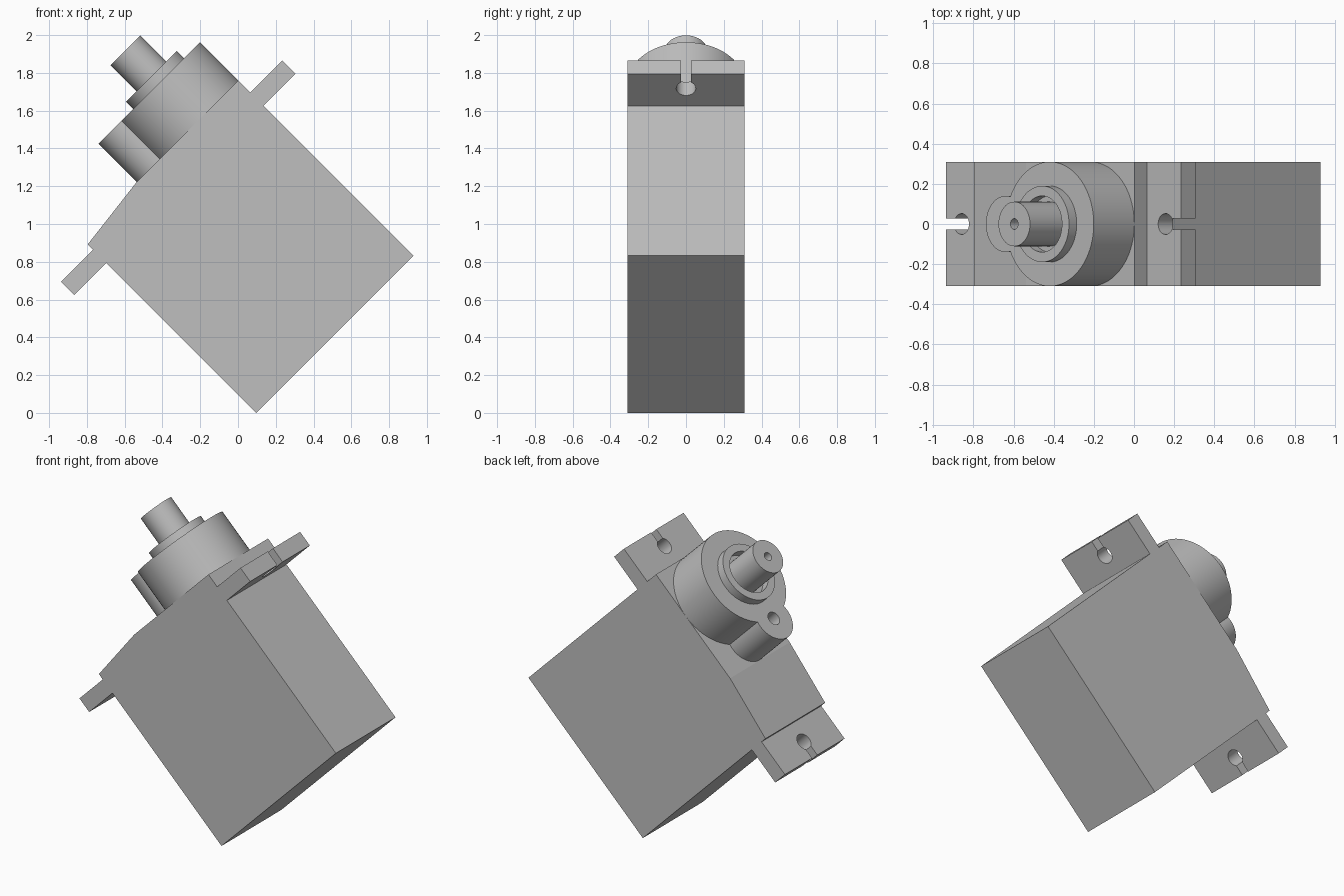
import bpy, bmesh, math

old = bpy.data.objects.get("Cube")
if old:
    bpy.data.objects.remove(old, do_unlink=True)

grey = bpy.data.materials.new("plain grey")
grey.use_nodes = True
GREY = (0.52, 0.52, 0.52, 1)
grey.diffuse_color = GREY
grey.node_tree.nodes["Principled BSDF"].inputs["Base Color"].default_value = GREY

# Main sizes, measured with the motor upright: x along its length, z along its shaft
LENGTH, HALF_W = 1.177, 0.31
TOP, HOUSING_TOP = 1.312, 1.598
EAR_LOW, EAR_HIGH = 1.122, 1.222
SHAFT_X, BOSS_X, BOSS_R = 0.867, 0.557, 0.14


def finish(name, bm):
    """Make a tilted object that stands on its lower long edge."""
    bmesh.ops.recalc_face_normals(bm, faces=bm.faces)
    mesh = bpy.data.meshes.new(name)
    bm.to_mesh(mesh)
    bm.free()
    mesh.materials.append(grey)
    obj = bpy.data.objects.new(name, mesh)
    bpy.context.collection.objects.link(obj)
    obj.rotation_euler.y = -math.pi / 4
    obj.location.x = 0.097
    return obj


def smooth(obj):
    bpy.ops.object.select_all(action="DESELECT")
    obj.select_set(True)
    bpy.context.view_layer.objects.active = obj
    bpy.ops.object.shade_smooth_by_angle(angle=math.radians(30))


def prism(name, points, offset):
    """Extrude a closed outline of 3D points along an offset."""
    bm = bmesh.new()
    face = bm.faces.new([bm.verts.new(p) for p in points])
    out = bmesh.ops.extrude_face_region(bm, geom=[face], use_keep_orig=True)
    verts = [v for v in out["geom"] if isinstance(v, bmesh.types.BMVert)]
    bmesh.ops.translate(bm, verts=verts, vec=offset)
    return finish(name, bm)


def lathe(name, profile, x, steps=64):
    """Spin a (radius, height) profile around the upright axis at x."""
    bm = bmesh.new()
    verts = [bm.verts.new((x + r, 0, z)) for r, z in profile]
    edges = [bm.edges.new(pair) for pair in zip(verts, verts[1:])]
    bmesh.ops.spin(bm, geom=verts + edges, cent=(x, 0, 0), axis=(0, 0, 1),
                   angle=math.tau, steps=steps)
    bmesh.ops.remove_doubles(bm, verts=bm.verts, dist=1e-4)
    obj = finish(name, bm)
    smooth(obj)
    return obj


def arc(x, r, start, end, steps):
    angles = [start + (end - start) * i / steps for i in range(steps + 1)]
    return [(x + r * math.cos(a), r * math.sin(a)) for a in angles]


# Case with a gently sloping shoulder
case = [(0, 0), (LENGTH, 0), (LENGTH, TOP), (0.414, TOP), (0, 1.262)]
prism("case", [(x, -HALF_W, z) for x, z in case], (0, 2 * HALF_W, 0))

# Mounting ears with keyhole slots, one at each end
hole_x, hole_r, slot = 1.307, 0.052, 0.027
tip, root = 1.417, LENGTH - 0.02
a = math.asin(slot / hole_r)
keyhole = arc(hole_x, hole_r, -a, a - math.tau, 32)
ear = ([(root, -HALF_W), (tip, -HALF_W), (tip, -slot)] + keyhole
       + [(tip, slot), (tip, HALF_W), (root, HALF_W)])
for name, mirrored in (("upper_ear", False), ("lower_ear", True)):
    outline = [(LENGTH - x if mirrored else x, y, EAR_LOW) for x, y in ear]
    smooth(prism(name, outline, (0, 0, EAR_HIGH - EAR_LOW)))

# Gear housing: a large round merged with a small boss
dist = SHAFT_X - BOSS_X
join = (dist ** 2 + HALF_W ** 2 - BOSS_R ** 2) / (2 * dist)
half = math.sqrt(HALF_W ** 2 - join ** 2)
big = math.pi - math.atan2(half, join)
small = math.atan2(half, dist - join)
outline = (arc(SHAFT_X, HALF_W, -big, big, 64)
           + arc(BOSS_X, BOSS_R, small, math.tau - small, 40)[1:-1])
housing = prism("gear_housing", [(x, y, TOP - 0.01) for x, y in outline],
                (0, 0, HOUSING_TOP - TOP + 0.01))

# Small hole drilled in the boss
drill = lathe("boss_drill", [(0, 1.45), (0.043, 1.45), (0.043, 1.7), (0, 1.7)],
              BOSS_X, 32)
drill.hide_render = True
cut = housing.modifiers.new("boss hole", "BOOLEAN")
cut.operation, cut.solver, cut.object = "DIFFERENCE", "EXACT", drill
bpy.context.view_layer.objects.active = housing
bpy.ops.object.modifier_apply(modifier=cut.name)
bpy.data.objects.remove(drill, do_unlink=True)
smooth(housing)

# Raised collar around the shaft
base = HOUSING_TOP - 0.01
lathe("shaft_collar", [(0.14, base), (0.19, base), (0.19, 1.652),
                       (0.14, 1.652), (0.14, base)], SHAFT_X)

# Output shaft with a screw hole in its end
lathe("output_shaft", [(0, base), (0.111, base), (0.111, 1.848),
                       (0.027, 1.848), (0.027, 1.72), (0, 1.72)], SHAFT_X)
